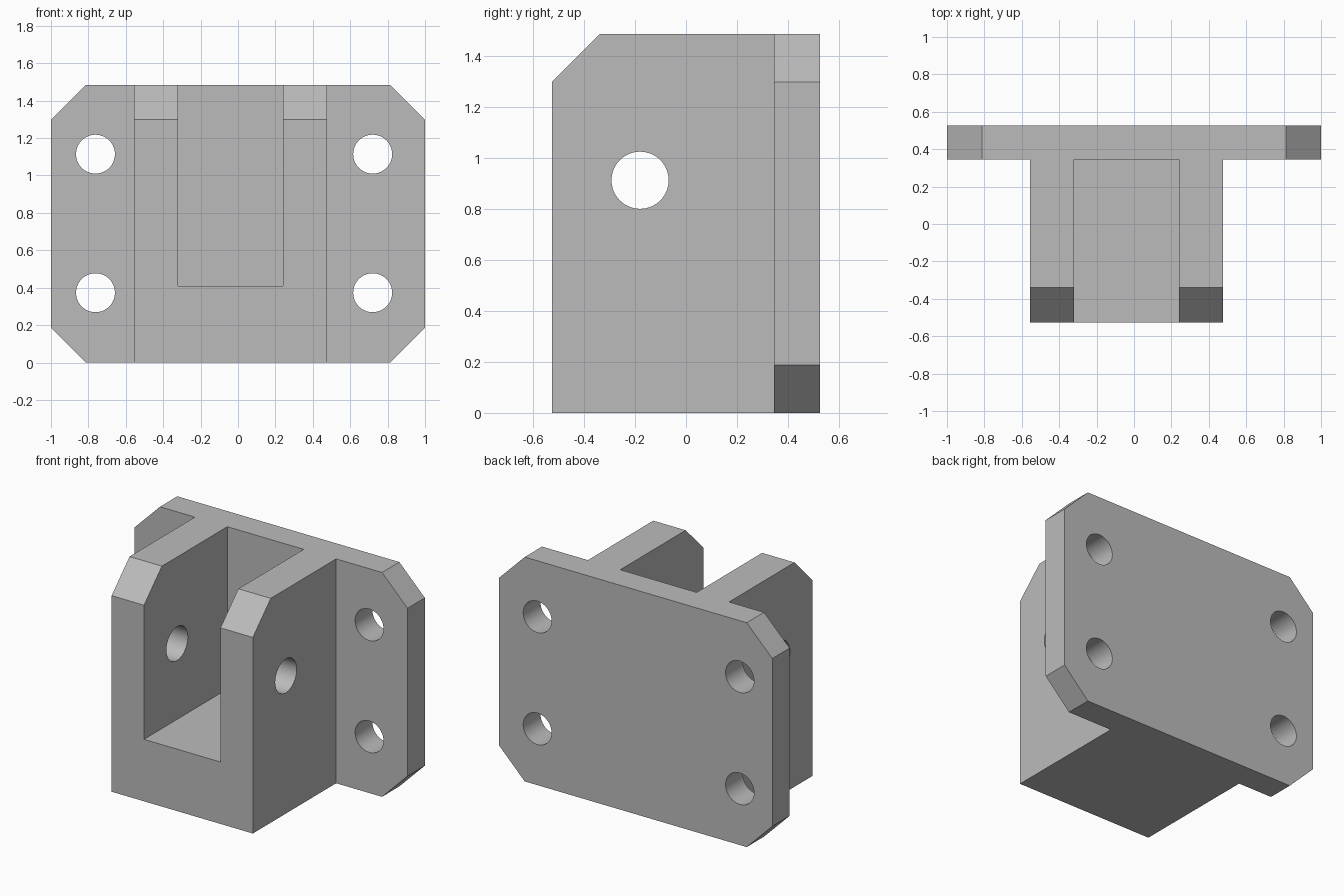
import bpy
import math
from mathutils import Matrix, Vector

cube = bpy.data.objects.get("Cube")
if cube:
    bpy.data.objects.remove(cube, do_unlink=True)

# Main dimensions
HEIGHT = 1.485
CHAMFER = 0.187
FRONT, PLATE_FRONT, BACK = -0.526, 0.345, 0.526
FORK_LEFT, FORK_RIGHT = 0.477, -0.557
SLOT_LEFT, SLOT_RIGHT, SLOT_FLOOR = 0.24, -0.32, 0.41

grey = bpy.data.materials.new("plain_grey")
grey.use_nodes = True
colour = (0.5, 0.5, 0.5, 1)
grey.diffuse_color = colour
grey.node_tree.nodes["Principled BSDF"].inputs["Base Color"].default_value = colour


def prism(name, profile, axis, start, end):
    """Extrude a closed 2D profile along x (profile = y, z) or y (profile = x, z)."""
    def point(a, b, depth):
        return (depth, a, b) if axis == "X" else (a, depth, b)
    n = len(profile)
    verts = [point(a, b, d) for d in (start, end) for a, b in profile]
    faces = [tuple(range(n)), tuple(range(n, 2 * n))]
    faces += [(i, (i + 1) % n, (i + 1) % n + n, i + n) for i in range(n)]
    mesh = bpy.data.meshes.new(name)
    mesh.from_pydata(verts, [], faces)
    obj = bpy.data.objects.new(name, mesh)
    bpy.context.collection.objects.link(obj)
    mesh.materials.append(grey)
    # Make the normals consistent
    bpy.context.view_layer.objects.active = obj
    bpy.ops.object.mode_set(mode="EDIT")
    bpy.ops.mesh.select_all(action="SELECT")
    bpy.ops.mesh.normals_make_consistent(inside=False)
    bpy.ops.object.mode_set(mode="OBJECT")
    return obj


def circle(a, b, radius, sides=64):
    return [(a + radius * math.cos(math.tau * i / sides),
             b + radius * math.sin(math.tau * i / sides)) for i in range(sides)]


def combine(target, tool, operation):
    """Apply a boolean and discard the tool."""
    tool.hide_render = True
    mod = target.modifiers.new(operation.title(), "BOOLEAN")
    mod.operation = operation
    mod.solver = "EXACT"
    mod.object = tool
    bpy.context.view_layer.objects.active = target
    bpy.ops.object.modifier_apply(modifier=mod.name)
    bpy.data.objects.remove(tool, do_unlink=True)


# Mounting plate with four clipped corners
c = CHAMFER
bracket = prism("clevis_bracket", [
    (-1 + c, 0), (1 - c, 0), (1, c), (1, HEIGHT - c),
    (1 - c, HEIGHT), (-1 + c, HEIGHT), (-1, HEIGHT - c), (-1, c),
], "Y", PLATE_FRONT, BACK)

# Fork block with sloped front top edge; it overlaps into the plate
overlap = PLATE_FRONT + 0.09
fork = prism("fork", [
    (FRONT, 0), (overlap, 0), (overlap, HEIGHT),
    (FRONT + c, HEIGHT), (FRONT, HEIGHT - c),
], "X", FORK_RIGHT, FORK_LEFT)
combine(bracket, fork, "UNION")

# Slot between the two arms
slot = prism("slot_cutter", [
    (SLOT_RIGHT, SLOT_FLOOR), (SLOT_LEFT, SLOT_FLOOR),
    (SLOT_LEFT, HEIGHT + 0.2), (SLOT_RIGHT, HEIGHT + 0.2),
], "Y", FRONT - 0.2, PLATE_FRONT)
combine(bracket, slot, "DIFFERENCE")

# Pin hole through both arms
pin = prism("pin_cutter", circle(-0.18, 0.912, 0.112), "X", -0.8, 0.8)
combine(bracket, pin, "DIFFERENCE")

# Four bolt holes through the plate
for x in (-0.762, 0.72):
    for z in (0.373, 1.114):
        bolt = prism("bolt_cutter", circle(x, z, 0.104), "Y", 0.2, 0.7)
        combine(bracket, bolt, "DIFFERENCE")

# Smooth hole walls, crisp edges elsewhere
bpy.ops.object.select_all(action="DESELECT")
bracket.select_set(True)
bpy.context.view_layer.objects.active = bracket
bpy.ops.object.shade_smooth_by_angle(angle=math.radians(30))
